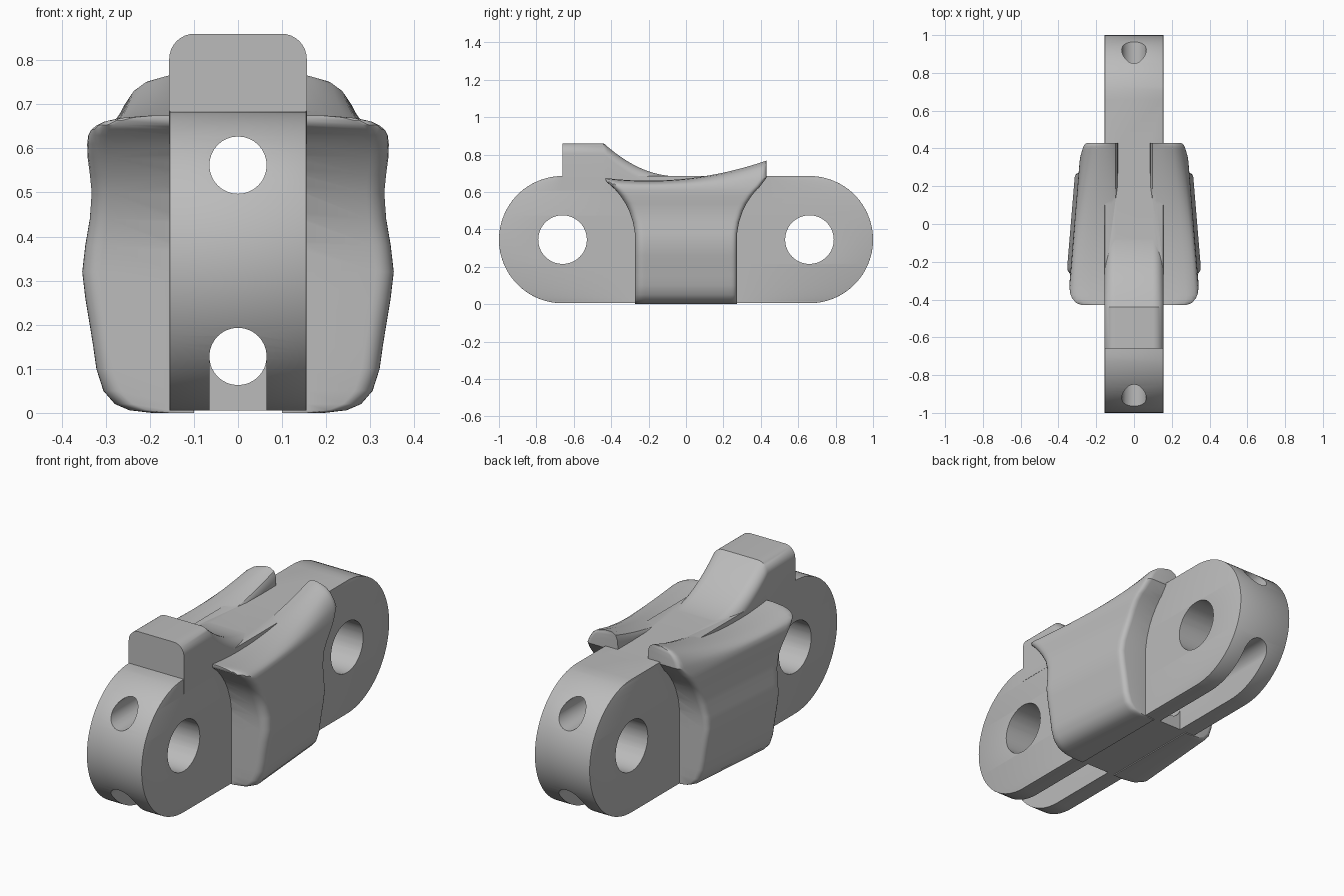
import bpy, bmesh, math

if "Cube" in bpy.data.objects:
    bpy.data.objects.remove(bpy.data.objects["Cube"])

steel = bpy.data.materials.new("plain_grey")
steel.use_nodes = True
GREY = (0.5, 0.5, 0.5, 1)
steel.diffuse_color = GREY
steel.node_tree.nodes["Principled BSDF"].inputs["Base Color"].default_value = GREY

PIN_Y, PIN_Z, END_R = 0.66, 0.345, 0.34
HALF_W, TUNNEL_R, TUNNEL_DZ = 0.155, 0.065, 0.217
PAD_Y, CLEAR_R = 0.43, 0.388


def loft(name, loops):
    """Skin matching loops and close both ends with strips."""
    bm = bmesh.new()
    rings = [[bm.verts.new(p) for p in loop] for loop in loops]
    n = len(rings[0])
    for a, b in zip(rings, rings[1:]):
        for i in range(n):
            j = (i + 1) % n
            bm.faces.new((a[i], a[j], b[j], b[i]))
    for ring in (rings[0], rings[-1]):
        for i in range(n // 2 - 1):
            bm.faces.new((ring[i], ring[i + 1], ring[n - 2 - i], ring[n - 1 - i]))
    bmesh.ops.recalc_face_normals(bm, faces=bm.faces)
    mesh = bpy.data.meshes.new(name)
    bm.to_mesh(mesh)
    bm.free()
    mesh.materials.append(steel)
    obj = bpy.data.objects.new(name, mesh)
    bpy.context.collection.objects.link(obj)
    return obj


def arc(cy, cz, r, start, end, n):
    steps = [math.radians(start + (end - start) * i / n) for i in range(n + 1)]
    return [(cy + r * math.cos(a), cz + r * math.sin(a)) for a in steps]


def prism_x(name, outline, half):
    return loft(name, [[(x, y, z) for y, z in outline] for x in (-half, half)])


def prism_y(name, outline, y0, y1):
    return loft(name, [[(x, y, z) for x, z in outline] for y in (y0, y1)])


def apply(obj, kind, **settings):
    mod = obj.modifiers.new(kind.lower(), kind)
    for key, value in settings.items():
        setattr(mod, key, value)
    bpy.context.view_layer.objects.active = obj
    bpy.ops.object.modifier_apply(modifier=mod.name)


def combine(obj, other, operation):
    other.hide_render = True
    apply(obj, "BOOLEAN", object=other, operation=operation, solver="EXACT")
    bpy.data.objects.remove(other)


# Link bar with round ends
outline = arc(PIN_Y, PIN_Z, END_R, -90, 90, 48) + arc(-PIN_Y, PIN_Z, END_R, 90, 270, 48)
link = prism_x("link_body", outline, HALF_W)
apply(link, "BEVEL", width=0.006, segments=2, limit_method="ANGLE", angle_limit=math.radians(40))


# Raised stop block, falling in a hollow ramp to the bar
def stop_height(y):
    u = max(0, (y + 0.44) / 0.39)
    return 0.684 + 0.176 * (1 - u) ** 2


def stop_section(y):
    r, w, h = 0.057, HALF_W + 0.001, stop_height(y)
    right = arc(w - r, h - r, r, 0, 90, 8)
    half = [(w, 0.61)] + right
    return [(x, y, z) for x, z in half + [(-x, z) for x, z in reversed(half)]]


stations = [-PIN_Y] + [-0.44 + 0.39 * i / 20 for i in range(21)]
stop_block = loft("stop_block", [stop_section(y) for y in stations])


# Side pads: rows of height, outer x, inner x
PAD_ROWS = [(0.0, 0.20, 0.10), (0.006, 0.25, 0.10), (0.02, 0.283, 0.10),
            (0.05, 0.309, 0.10), (0.1, 0.325, 0.10), (0.15, 0.332, 0.10),
            (0.2, 0.34, 0.10), (0.26, 0.35, 0.10), (0.32, 0.357, 0.10),
            (0.38, 0.35, 0.10), (0.44, 0.339, 0.10), (0.5, 0.333, 0.09),
            (0.54, 0.335, 0.085), (0.58, 0.338, 0.085), (0.61, 0.337, 0.085),
            (0.63, 0.333, 0.085), (0.648, 0.325, 0.085), (0.66, 0.313, 0.085),
            (0.672, 0.294, 0.088), (0.68, 0.268, 0.097), (0.685, 0.225, 0.12)]
STEPS = 32


def pad_lift(z, y):
    k = max(0, (z - 0.63) / 0.055)
    return z + k * (0.27 * (y + 0.2) ** 2 - 0.025)


def pad_end(z):
    if z < PIN_Z:
        return PIN_Y - CLEAR_R
    reach = math.sqrt(max(0, CLEAR_R ** 2 - (z - PIN_Z) ** 2))
    return min(PAD_Y, PIN_Y - reach)


def pad_loop(row, side):
    z, x_out, x_in = row
    front, back = (pad_end(pad_lift(z, s * PAD_Y)) for s in (-1, 1))
    outer, inner = [], []
    for i in range(STEPS + 1):
        s = math.sin(math.pi * (i / STEPS - 0.5))
        end, r = (front, 0.045) if s < 0 else (back, 0.025)
        y = s * end
        over = max(0, abs(y) - end + r) / r
        drop = r * (1 - math.sqrt(max(0, 1 - over * over)))
        x = x_out - 0.083 * (y + 0.27) - drop
        outer.append((side * x, y, pad_lift(z, y)))
        inner.append((side * x_in, y, pad_lift(z, y)))
    return outer + inner[::-1]


pads = [loft(name, [pad_loop(row, side) for row in PAD_ROWS])
        for name, side in (("left_pad", 1), ("right_pad", -1))]

for part in [stop_block] + pads:
    combine(link, part, "UNION")

# Pin holes across the link
for y in (-PIN_Y, PIN_Y):
    combine(link, prism_x("pin_cutter", arc(y, PIN_Z, 0.13, 0, 352.5, 47), 0.5), "DIFFERENCE")

# Two cable tunnels along the link
for dz in (-TUNNEL_DZ, TUNNEL_DZ):
    circle = arc(0, PIN_Z + dz, TUNNEL_R, 0, 348.75, 31)
    combine(link, prism_y("tunnel_cutter", circle, -1.2, 1.2), "DIFFERENCE")

# Lower tunnel opens downward at both ends
w = TUNNEL_R - 0.0005
slot = [(-w, -0.1), (w, -0.1), (w, PIN_Z - TUNNEL_DZ), (-w, PIN_Z - TUNNEL_DZ)]
for s in (-1, 1):
    combine(link, prism_y("slot_cutter", slot, s * 0.275, s * 1.2), "DIFFERENCE")

bpy.ops.object.select_all(action="DESELECT")
link.select_set(True)
bpy.context.view_layer.objects.active = link
bpy.ops.object.shade_smooth_by_angle(angle=math.radians(32))
